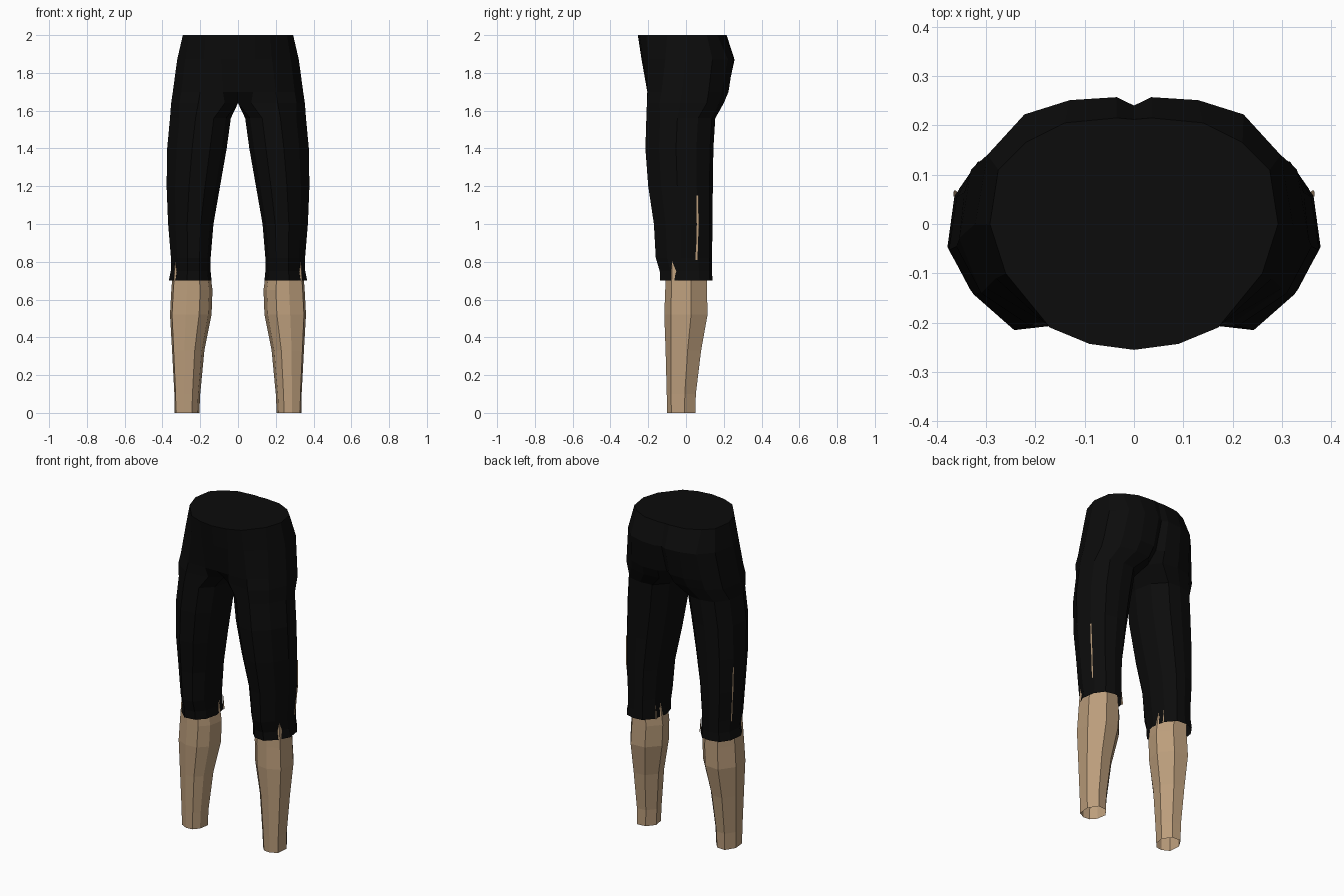
import bpy, bmesh

if "Cube" in bpy.data.objects:
    bpy.data.objects.remove(bpy.data.objects["Cube"])


def material(name, rgb):
    m = bpy.data.materials.new(name)
    m.diffuse_color = (*rgb, 1)
    m.use_nodes = True
    m.node_tree.nodes["Principled BSDF"].inputs["Base Color"].default_value = m.diffuse_color
    return m


BLACK = material("black cloth", (0.0035, 0.0035, 0.0035))
SKIN = material("tan skin", (0.50, 0.34, 0.20))


def finish(name, bm, mat):
    """Turn a +x half into a mirrored flat-shaded object."""
    bmesh.ops.recalc_face_normals(bm, faces=bm.faces)
    me = bpy.data.meshes.new(name)
    bm.to_mesh(me)
    bm.free()
    me.materials.append(mat)
    ob = bpy.data.objects.new(name, me)
    bpy.context.collection.objects.link(ob)
    mod = ob.modifiers.new("mirror", 'MIRROR')
    mod.use_clip = True
    mod.merge_threshold = 0.0005
    return ob


def section(outline, z, x_in, x_out, y_f, y_b):
    """Place a unit outline inside the given box at height z."""
    return [(x_in + u * (x_out - x_in), y_f + v * (y_b - y_f), z) for u, v in outline]


def bridge(bm, a, b, closed):
    n = min(len(a), len(b))
    for i in range(n if closed else n - 1):
        j = (i + 1) % n
        bm.faces.new((a[i], a[j], b[j], b[i]))


def ring(bm, pts):
    return [bm.verts.new(p) for p in pts]


# Shorts: open half rings around the hips, from front centre to back centre
hips = [
    (2.0, [(0, -.255), (.09, -.243), (.17, -.21), (.26, -.1), (.292, 0),
           (.275, .11), (.22, .165), (.14, .205), (.035, .215), (0, .212)]),
    (1.87, [(0, -.235), (.09, -.228), (.18, -.2), (.28, -.11), (.322, 0),
            (.297, .14), (.222, .222), (.13, .251), (.035, .257), (0, .24)]),
    (1.70, [(0, -.2), (.08, -.205), (.2, -.2), (.3, -.13), (.345, -.02),
            (.32, .12), (.24, .19), (.14, .225), (.04, .22), (0, .19)]),
    # crotch ring, closed along the centre line
    (1.64, [(0, -.13), (.07, -.19), (.21, -.207), (.31, -.14), (.354, -.03),
            (.33, .11), (.25, .175), (.15, .2), (.05, .19), (0, .12), (0, 0)]),
]
trouser_outline = [(.08, .2), (.28, .03), (.58, 0), (.84, .2), (1, .45), (.95, .75),
                   (.78, .95), (.52, 1), (.28, .98), (.07, .78), (0, .48)]
# z, inner x, outer x, front y, back y
trouser_boxes = [
    (1.56, .038, .360, -.21, .155), (1.40, .060, .375, -.215, .145),
    (1.20, .095, .378, -.20, .142), (1.00, .130, .370, -.17, .140),
    (.82, .145, .355, -.16, .138), (.75, .145, .356, -.139, .138),
    (.70, .140, .366, -.137, .140),
]
bm = bmesh.new()
rings = [ring(bm, [(x, y, z) for x, y in pts]) for z, pts in hips]
bm.faces.new(rings[0])
for a, b in zip(rings, rings[1:]):
    bridge(bm, a, b, False)
last = rings[-1]
for box in trouser_boxes:
    nxt = ring(bm, section(trouser_outline, *box))
    bridge(bm, last, nxt, True)
    last = nxt
finish("shorts", bm, BLACK)

# Lower legs: open-ended tubes running up inside the shorts
leg_outline = [(.08, .25), (.3, .03), (.62, 0), (.95, .15), (1, .62),
               (.72, 1), (.3, .97), (0, .65)]
leg_boxes = [
    (0, .205, .335, -.10, .05), (.10, .200, .337, -.102, .052),
    (.33, .178, .349, -.108, .080), (.52, .140, .360, -.115, .114),
    (.65, .135, .353, -.110, .111), (.80, .155, .342, -.105, .108),
    (1.15, .145, .335, -.10, .10),
]
bm = bmesh.new()
rings = [ring(bm, section(leg_outline, *box)) for box in leg_boxes]
for a, b in zip(rings, rings[1:]):
    bridge(bm, a, b, True)
finish("lower_legs", bm, SKIN)


# Thin slits of skin showing on the outer and inner sides of the shorts
def slit(name, pts, half_widths):
    bm = bmesh.new()
    rows = [ring(bm, [(x, y - w, z), (x, y + w, z)])
            for (x, y, z), w in zip(pts, half_widths)]
    for a, b in zip(rows, rows[1:]):
        bridge(bm, a, b, False)
    finish(name, bm, SKIN)


slit("outer_slit", [(.366, .060, 1.15), (.363, .063, 1.0), (.357, .060, .92), (.349, .055, .81)],
     (.005, .006, .004, .006))
slit("inner_slit", [(.155, .076, .78), (.152, .076, .74), (.150, .077, .70)],
     (.002, .004, .006))
